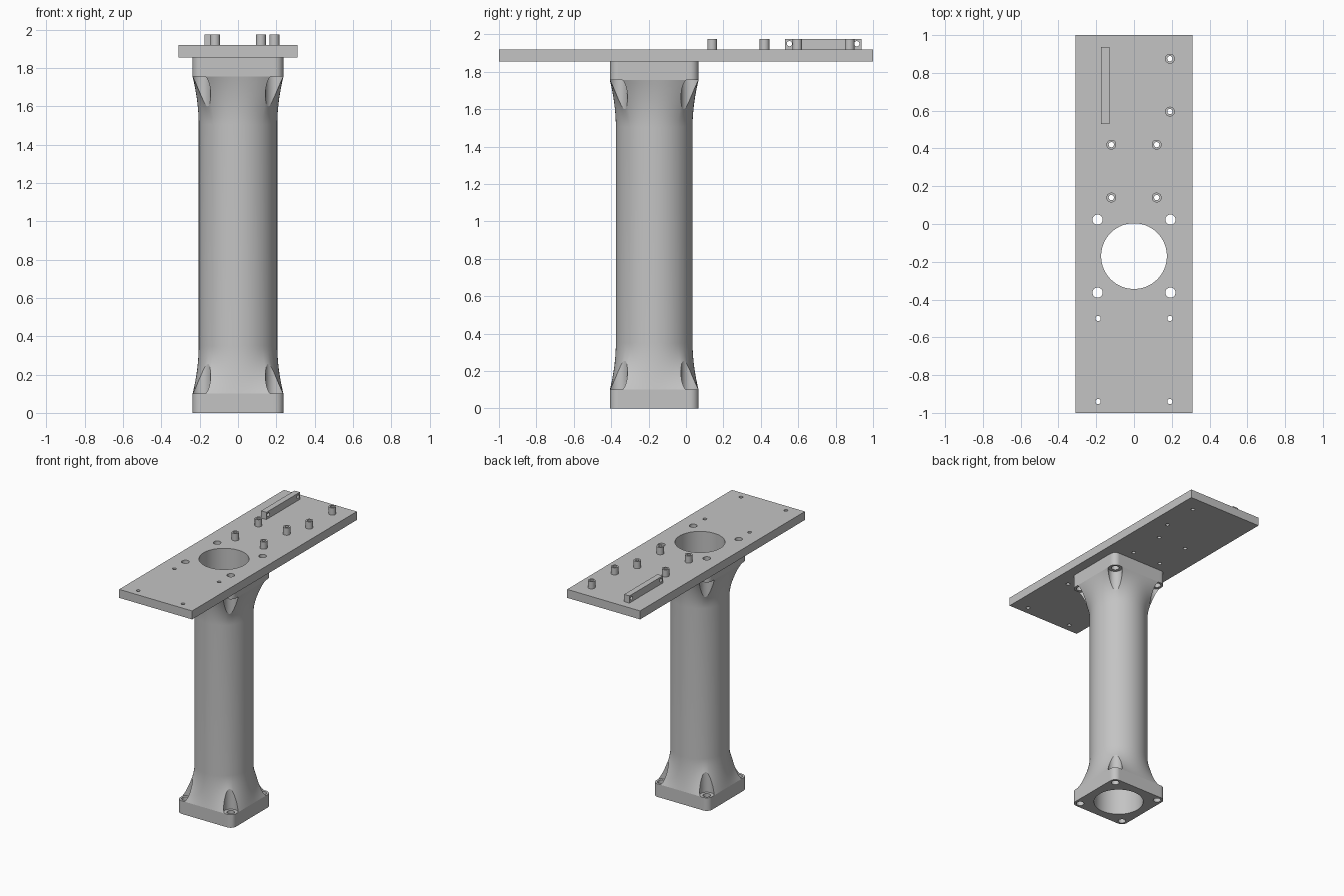
import bpy, bmesh, math
from mathutils import Matrix, Vector

default = bpy.data.objects.get("Cube")
if default:
    bpy.data.objects.remove(default, do_unlink=True)

CY = -0.17                 # column axis in y
PLATE_Z, PLATE_TOP = 1.855, 1.92
TOP = 1.975
SHAFT_R, BORE_R = 0.205, 0.174
HALF, CORNER = 0.237, 0.045
FLANGE, FLARE = 0.1, 0.25
BOLT = 0.193

grey = bpy.data.materials.new("light grey")
grey.use_nodes = True
colour = (0.55, 0.55, 0.55, 1)
grey.diffuse_color = colour
grey.node_tree.nodes["Principled BSDF"].inputs["Base Color"].default_value = colour


def finish(name, bm):
    bmesh.ops.recalc_face_normals(bm, faces=bm.faces)
    mesh = bpy.data.meshes.new(name)
    bm.to_mesh(mesh)
    bm.free()
    mesh.materials.append(grey)
    obj = bpy.data.objects.new(name, mesh)
    bpy.context.collection.objects.link(obj)
    return obj


def add_cylinder(bm, x, y, z0, z1, r, seg=32):
    bmesh.ops.create_cone(bm, cap_ends=True, segments=seg, radius1=r, radius2=r,
                          depth=z1 - z0, matrix=Matrix.Translation((x, y, (z0 + z1) / 2)))


def box(name, lo, hi):
    lo, hi = Vector(lo), Vector(hi)
    bm = bmesh.new()
    bmesh.ops.create_cube(bm, size=1, matrix=Matrix.Translation((lo + hi) / 2)
                          @ Matrix.Diagonal((*(hi - lo), 1)))
    return finish(name, bm)


def cut(obj, bm):
    cutter = finish("cutter", bm)
    cutter.hide_render = True
    mod = obj.modifiers.new("cut", 'BOOLEAN')
    mod.operation, mod.solver, mod.object = 'DIFFERENCE', 'EXACT', cutter
    bpy.context.view_layer.objects.active = obj
    bpy.ops.object.modifier_apply(modifier=mod.name)
    bpy.data.objects.remove(cutter, do_unlink=True)


def smooth(obj, degrees):
    bpy.ops.object.select_all(action='DESELECT')
    obj.select_set(True)
    bpy.context.view_layer.objects.active = obj
    bpy.ops.object.shade_smooth_by_angle(angle=math.radians(degrees))


def rounded_square():
    pts = []
    c = HALF - CORNER
    for q in range(4):
        turn = Matrix.Rotation(q * math.pi / 2, 2)
        for i in range(1, 16):                      # straight side
            pts.append(turn @ Vector((HALF, c * (i / 8 - 1))))
        for i in range(13):                         # rounded corner
            a = math.pi / 2 * i / 12
            pts.append(turn @ Vector((c + CORNER * math.cos(a), c + CORNER * math.sin(a))))
        pts.append(turn @ Vector((c * 0.999, HALF)))
    return pts


# Column: square flanges flaring into a round shaft
square = rounded_square()
steps = 14
lower = [(0, 1)] + [(FLANGE + FLARE * i / steps, (1 - i / steps) ** 1.9)
                    for i in range(steps + 1)]
levels = lower + [(PLATE_Z - z, w) for z, w in reversed(lower)]
bm = bmesh.new()
rings = []
for z, w in levels:
    ring = []
    for p in square:
        q = (p.normalized() * SHAFT_R).lerp(p, w)
        ring.append(bm.verts.new((q.x, q.y + CY, z)))
    rings.append(ring)
for a, b in zip(rings, rings[1:]):
    for i in range(len(a)):
        j = (i + 1) % len(a)
        bm.faces.new((a[i], a[j], b[j], b[i]))
bm.faces.new(rings[0])
bm.faces.new(rings[-1])
column = finish("column", bm)

bolts = [(sx * BOLT, CY + sy * BOLT) for sx in (-1, 1) for sy in (-1, 1)]

# Bolt head pockets in the flares
bm = bmesh.new()
for x, y in bolts:
    add_cylinder(bm, x, y, FLANGE, PLATE_Z - FLANGE, 0.05, 48)
cut(column, bm)

# Bore and bolt holes through the column
bm = bmesh.new()
add_cylinder(bm, 0, CY, -0.1, 2, BORE_R, 96)
for x, y in bolts:
    add_cylinder(bm, x, y, -0.1, 2, 0.027)
cut(column, bm)
smooth(column, 11)

# Mounting plate with its holes
posts = [(0.19, 0.875), (0.19, 0.595)] + [(s * 0.12, y) for s in (-1, 1) for y in (0.14, 0.42)]
plate = box("plate", (-0.31, -1, PLATE_Z), (0.31, 1, PLATE_TOP))
bm = bmesh.new()
add_cylinder(bm, 0, CY, 1.7, 2.1, BORE_R, 96)
for x, y in bolts:
    add_cylinder(bm, x, y, 1.7, 2.1, 0.027)
for x in (-0.19, 0.19):
    for y in (-0.5, -0.94):
        add_cylinder(bm, x, y, 1.7, 2.1, 0.014)
for x, y in posts:
    add_cylinder(bm, x, y, 1.7, 2.1, 0.014)
cut(plate, bm)
smooth(plate, 30)

# Hollow standoffs
for n, (x, y) in enumerate(posts, 1):
    bm = bmesh.new()
    add_cylinder(bm, x, y, PLATE_TOP, TOP, 0.026)
    post = finish(f"standoff_{n}", bm)
    bm = bmesh.new()
    add_cylinder(bm, x, y, 1.7, 2.1, 0.014)
    cut(post, bm)
    smooth(post, 30)

# Upright bar with a cross hole near each end
bar = box("side_bar", (-0.175, 0.53, PLATE_TOP), (-0.13, 0.937, TOP))
bm = bmesh.new()
for y in (0.553, 0.913):
    bmesh.ops.create_cone(bm, cap_ends=True, segments=32, radius1=0.014, radius2=0.014, depth=0.2,
                          matrix=Matrix.Translation((-0.15, y, 1.95))
                          @ Matrix.Rotation(math.pi / 2, 4, 'Y'))
cut(bar, bm)
smooth(bar, 30)
